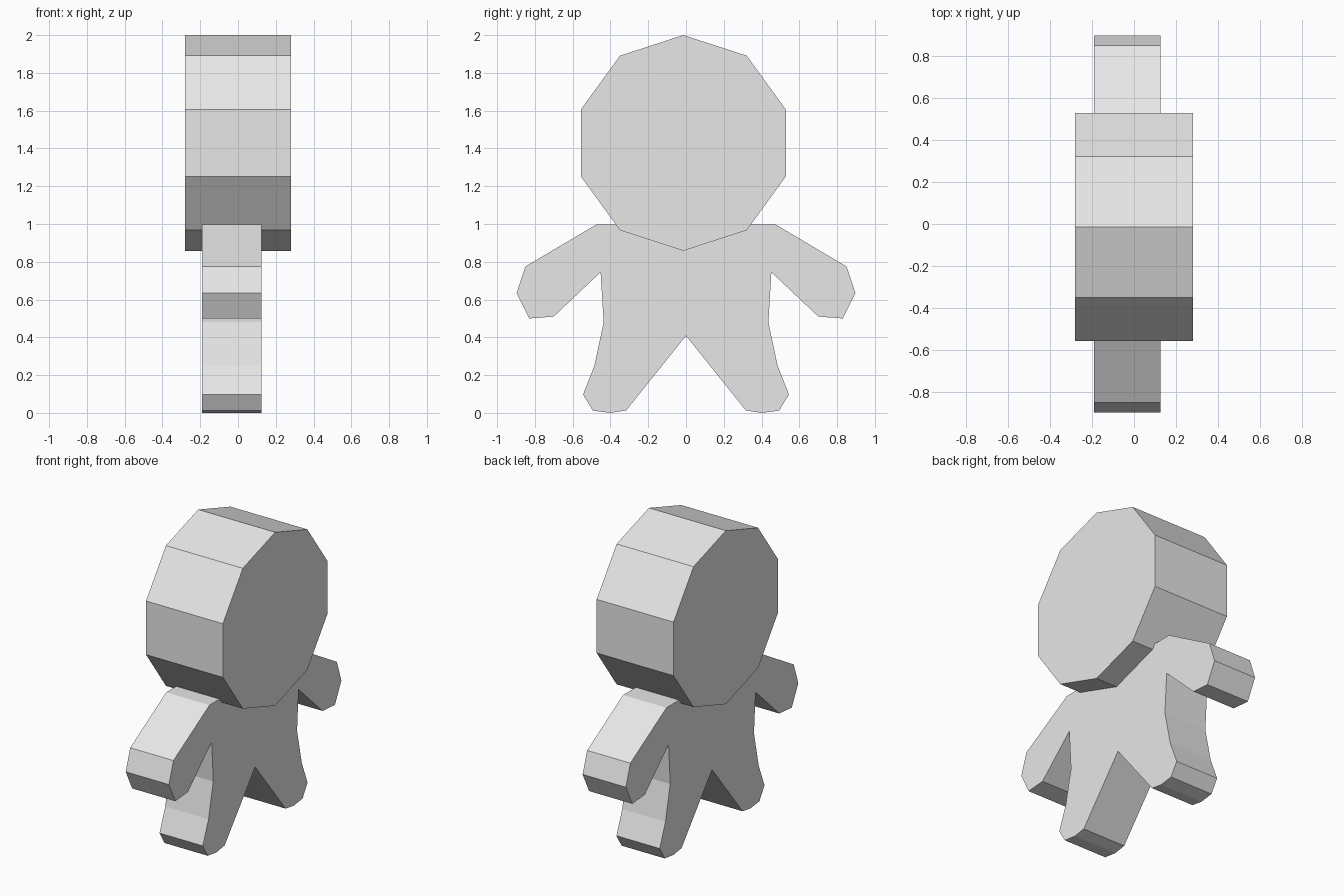
import bpy, bmesh, math

if "Cube" in bpy.data.objects:
    bpy.data.objects.remove(bpy.data.objects["Cube"])

grey = bpy.data.materials.new("light_grey")
grey.diffuse_color = (0.8, 0.8, 0.8, 1)
grey.use_nodes = True
grey.node_tree.nodes["Principled BSDF"].inputs["Base Color"].default_value = grey.diffuse_color


def extrude_profile(name, points, x0, x1):
    """Extrude a (y, z) outline along x into a flat-sided solid."""
    bm = bmesh.new()
    face = bm.faces.new([bm.verts.new((x0, y, z)) for y, z in points])
    new = bmesh.ops.extrude_face_region(bm, geom=[face])["geom"]
    verts = [g for g in new if isinstance(g, bmesh.types.BMVert)]
    bmesh.ops.translate(bm, verts=verts, vec=(x1 - x0, 0, 0))
    bmesh.ops.recalc_face_normals(bm, faces=bm.faces)
    mesh = bpy.data.meshes.new(name)
    bm.to_mesh(mesh)
    bm.free()
    mesh.materials.append(grey)
    obj = bpy.data.objects.new(name, mesh)
    bpy.context.collection.objects.link(obj)
    return obj


# head: ten-sided disc with a corner at the top
R, CY, CZ = 0.571, -0.014, 1.429
head = [(CY + R * math.sin(i * math.tau / 10), CZ + R * math.cos(i * math.tau / 10))
        for i in range(10)]
extrude_profile("head", head, -0.28, 0.28)

# body: half outline from shoulder, round the arm and leg, to the foot
half = [(0.475, 0.997), (0.85, 0.775), (0.897, 0.635), (0.83, 0.50),
        (0.70, 0.51), (0.452, 0.745), (0.436, 0.48), (0.485, 0.25),
        (0.545, 0.097), (0.493, 0.012), (0.40, 0.0), (0.317, 0.013)]
crotch = [(0, 0.408)]
body = half + crotch + [(-y, z) for y, z in reversed(half)]
extrude_profile("body", body, -0.19, 0.125)
